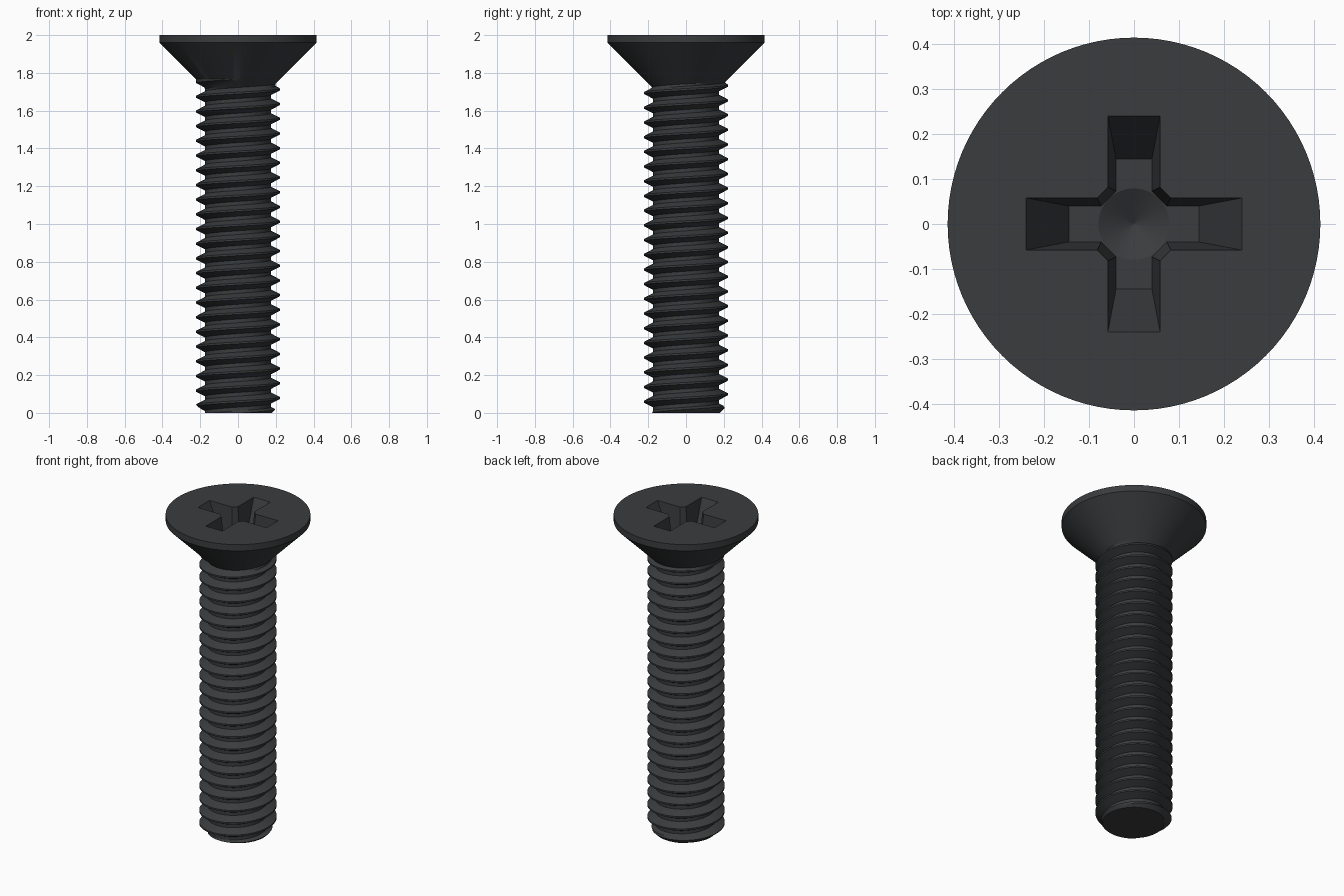
import bpy, bmesh
from math import pi, cos, sin, floor

if "Cube" in bpy.data.objects:
    bpy.data.objects.remove(bpy.data.objects["Cube"])

SEG = 96
PITCH, MAJOR, MINOR = 0.0778, 0.222, 0.174
NECK_Z, RIM_Z, TOP_Z, HEAD_R = 1.768, 1.96, 2.0, 0.415
KNOTS = [0.0625, 0.21875, 0.375, 0.5, 0.625, 0.78125, 0.9375]
PHASE = 0.514            # crest height at -x, in pitches


def shank_radius(theta, z):
    """V thread, chamfered at the tip and blended into the head cone."""
    u = z / PITCH - (theta + pi) / (2 * pi) - PHASE
    u -= floor(u)
    d = min(u, 1 - u)
    t = min(max((d - 0.0625) / 0.3125, 0), 1)
    r = MAJOR + (MINOR - MAJOR) * t
    r = min(r, 0.18 + z)
    return max(r, HEAD_R - (RIM_Z - z))


def make_object(name, bm):
    bmesh.ops.recalc_face_normals(bm, faces=bm.faces)
    mesh = bpy.data.meshes.new(name)
    bm.to_mesh(mesh)
    bm.free()
    obj = bpy.data.objects.new(name, mesh)
    bpy.context.collection.objects.link(obj)
    return obj


# Threaded shank and countersunk head as one closed turned body
bm = bmesh.new()
turns = int(NECK_Z / PITCH) + 3
rows = [n + k for n in range(-3, turns) for k in KNOTS]
columns = []
for i in range(SEG + 1):
    a = 2 * pi * i / SEG
    points = []
    for u in rows:
        z = PITCH * (u + PHASE + (a + pi) / (2 * pi))
        z = min(max(z, 0), NECK_Z)
        points.append((shank_radius(a, z), z))
    points += [(HEAD_R, RIM_Z), (HEAD_R, TOP_Z)]
    columns.append([bm.verts.new((r * cos(a), r * sin(a), z)) for r, z in points])
for c0, c1 in zip(columns, columns[1:]):
    for j in range(len(c0) - 1):
        bm.faces.new((c0[j], c1[j], c1[j + 1], c0[j + 1]))
bmesh.ops.remove_doubles(bm, verts=bm.verts, dist=1e-5)
bmesh.ops.holes_fill(bm, edges=[e for e in bm.edges if e.is_boundary], sides=0)
screw = make_object("countersunk_screw", bm)


def tapered_cutter(name, floor_pts, top_pts, z0, z1):
    bm = bmesh.new()
    lo = [bm.verts.new((x, y, z0)) for x, y in floor_pts]
    hi = [bm.verts.new((x, y, z1)) for x, y in top_pts]
    bm.faces.new(lo)
    bm.faces.new(hi)
    n = len(lo)
    for i in range(n):
        bm.faces.new((lo[i], lo[(i + 1) % n], hi[(i + 1) % n], hi[i]))
    return make_object(name, bm)


def rect(x, y):
    return [(-x, -y), (x, -y), (x, y), (-x, y)]


def diamond(apothem):
    d = apothem * 2 ** 0.5
    return [(d, 0), (0, d), (-d, 0), (0, -d)]


# Cross recess: two tapered slots, chamfered inner corners, drilled cone
FLOOR = 1.80
cutters = [
    tapered_cutter("slot_x", rect(0.145, 0.04), rect(0.2495, 0.0598), FLOOR, 2.02),
    tapered_cutter("slot_y", rect(0.04, 0.145), rect(0.0598, 0.2495), FLOOR, 2.02),
    tapered_cutter("corner_chamfer", diamond(0.08), diamond(0.101), FLOOR, 2.02),
]
ring = [(cos(2 * pi * i / 48), sin(2 * pi * i / 48)) for i in range(48)]
cutters.append(tapered_cutter("drill_point", [(x * 0.001, y * 0.001) for x, y in ring],
                              [(x * 0.081, y * 0.081) for x, y in ring],
                              FLOOR - 0.045, FLOOR + 0.001))

bpy.context.view_layer.objects.active = screw
screw.select_set(True)
for cutter in cutters:
    cutter.hide_render = True
    mod = screw.modifiers.new(cutter.name, 'BOOLEAN')
    mod.operation, mod.solver, mod.object = 'DIFFERENCE', 'EXACT', cutter
    bpy.ops.object.modifier_apply(modifier=mod.name)
    bpy.data.objects.remove(cutter)

bpy.ops.object.shade_smooth_by_angle(angle=pi / 7)

# Blackened steel
mat = bpy.data.materials.new("black_steel")
mat.diffuse_color = (0.042, 0.045, 0.048, 1)
mat.use_nodes = True
mat.node_tree.nodes["Principled BSDF"].inputs["Base Color"].default_value = mat.diffuse_color
screw.data.materials.clear()
screw.data.materials.append(mat)
